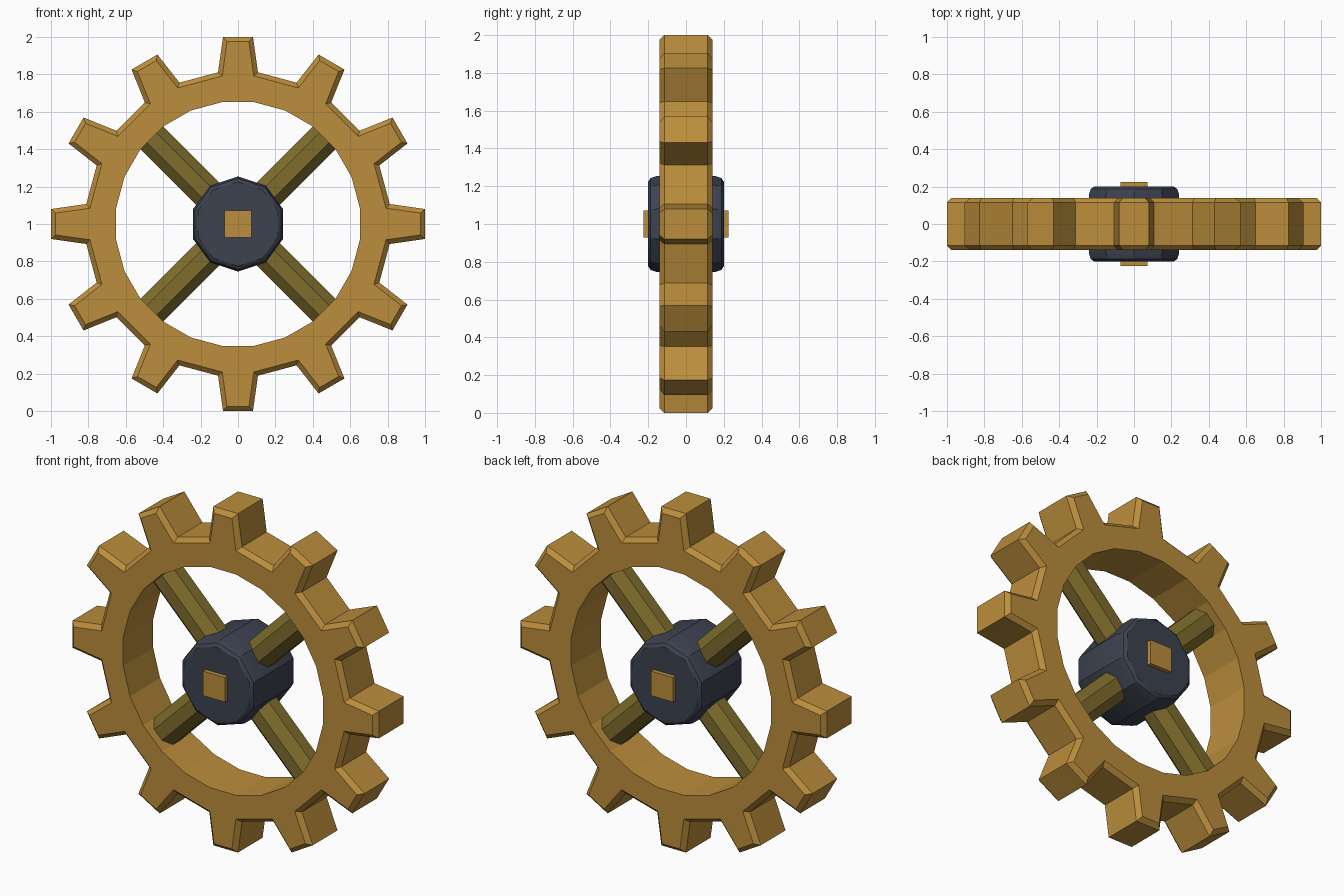
import bpy, bmesh, math
from mathutils import Matrix, Vector

if "Cube" in bpy.data.objects:
    bpy.data.objects.remove(bpy.data.objects["Cube"])

CENTRE = Vector((0, 0, 1))


def material(name, color):
    m = bpy.data.materials.new(name)
    m.diffuse_color = (*color, 1)
    m.use_nodes = True
    m.node_tree.nodes["Principled BSDF"].inputs["Base Color"].default_value = m.diffuse_color
    return m


gold = material("gold_wood", (0.50, 0.27, 0.045))
olive = material("olive_wood", (0.21, 0.15, 0.025))
slate = material("dark_metal", (0.045, 0.055, 0.08))


def finish(name, bm, mat):
    bmesh.ops.recalc_face_normals(bm, faces=bm.faces)
    me = bpy.data.meshes.new(name)
    bm.to_mesh(me)
    bm.free()
    me.materials.append(mat)
    ob = bpy.data.objects.new(name, me)
    ob.location = CENTRE
    bpy.context.collection.objects.link(ob)
    return ob


def polar(r, deg, y):
    a = math.radians(deg)
    return (r * math.sin(a), y, r * math.cos(a))


# Gear rim: 24-sided ring with a tooth on every other side
def gear_rim(teeth=12, half=0.14, r_in=0.657, r_base=0.818, tip_r=1.0, tip_w=0.08):
    bm = bmesh.new()
    step = 360 / teeth
    inner, outer = [], []
    tip_radius = math.hypot(tip_r, tip_w)
    tip_ang = math.degrees(math.atan2(tip_w, tip_r))
    for i in range(teeth):
        a = i * step
        q = step / 4
        inner.append([bm.verts.new(polar(r_in, a + s * q, -half)) for s in (-1, 1)])
        outer.append([bm.verts.new(polar(r, a + o, -half)) for r, o in
                      ((r_base, -q), (tip_radius, -tip_ang), (tip_radius, tip_ang), (r_base, q))])
    for i in range(teeth):
        j = (i + 1) % teeth
        bm.faces.new((inner[i][0], *outer[i], inner[i][1]))
        bm.faces.new((inner[i][1], outer[i][3], outer[j][0], inner[j][0]))
    rim_verts = {v for tooth in outer for v in tooth}
    ret = bmesh.ops.extrude_face_region(bm, geom=bm.faces[:], use_keep_orig=True)
    moved = [g for g in ret["geom"] if isinstance(g, bmesh.types.BMVert)]
    bmesh.ops.translate(bm, verts=moved, vec=(0, 2 * half, 0))
    bmesh.ops.recalc_face_normals(bm, faces=bm.faces)
    # chamfer the outer outline on both faces
    edges = []
    for e in bm.edges:
        flat = abs(e.verts[0].co.y - e.verts[1].co.y) < 1e-5
        outside = all(math.hypot(v.co.x, v.co.z) > 0.75 for v in e.verts)
        if flat and outside and len(e.link_faces) == 2 and e.calc_face_angle() > 1:
            edges.append(e)
    bmesh.ops.bevel(bm, geom=edges, offset=0.025, segments=1, affect='EDGES')
    return finish("gear_rim", bm, gold)


gear_rim()

# Four eight-sided spokes running from the hub into the rim
for k in range(4):
    bm = bmesh.new()
    bmesh.ops.create_cone(bm, cap_ends=True, segments=8, radius1=0.094, radius2=0.094, depth=0.6,
                          matrix=Matrix.Translation((0, 0, 0.4)) @ Matrix.Rotation(math.pi / 8, 4, 'Z'))
    bmesh.ops.rotate(bm, verts=bm.verts, matrix=Matrix.Rotation(math.radians(45 + 90 * k), 3, 'Y'))
    finish(f"spoke_{k + 1}", bm, olive)

# Ten-sided hub with rounded ends
bm = bmesh.new()
profile = ((0.225, 0.2), (0.243, 0.187), (0.254, 0.155))
rings = [(r, -y) for r, y in profile] + [(r, y) for r, y in reversed(profile)]
loops = [[bm.verts.new(polar(r, 36 * i, y)) for i in range(10)] for r, y in rings]
for a, b in zip(loops, loops[1:]):
    for i in range(10):
        bm.faces.new((a[i], a[(i + 1) % 10], b[(i + 1) % 10], b[i]))
bm.faces.new(loops[0])
bm.faces.new(loops[-1])
hub = finish("hub", bm, slate)
bpy.context.view_layer.objects.active = hub
hub.select_set(True)
bpy.ops.object.shade_smooth_by_angle(angle=math.radians(34))

# Square axle peg showing on both sides of the hub
bm = bmesh.new()
bmesh.ops.create_cube(bm, size=1, matrix=Matrix.Diagonal((0.145, 0.45, 0.145, 1)))
finish("axle_peg", bm, gold)
